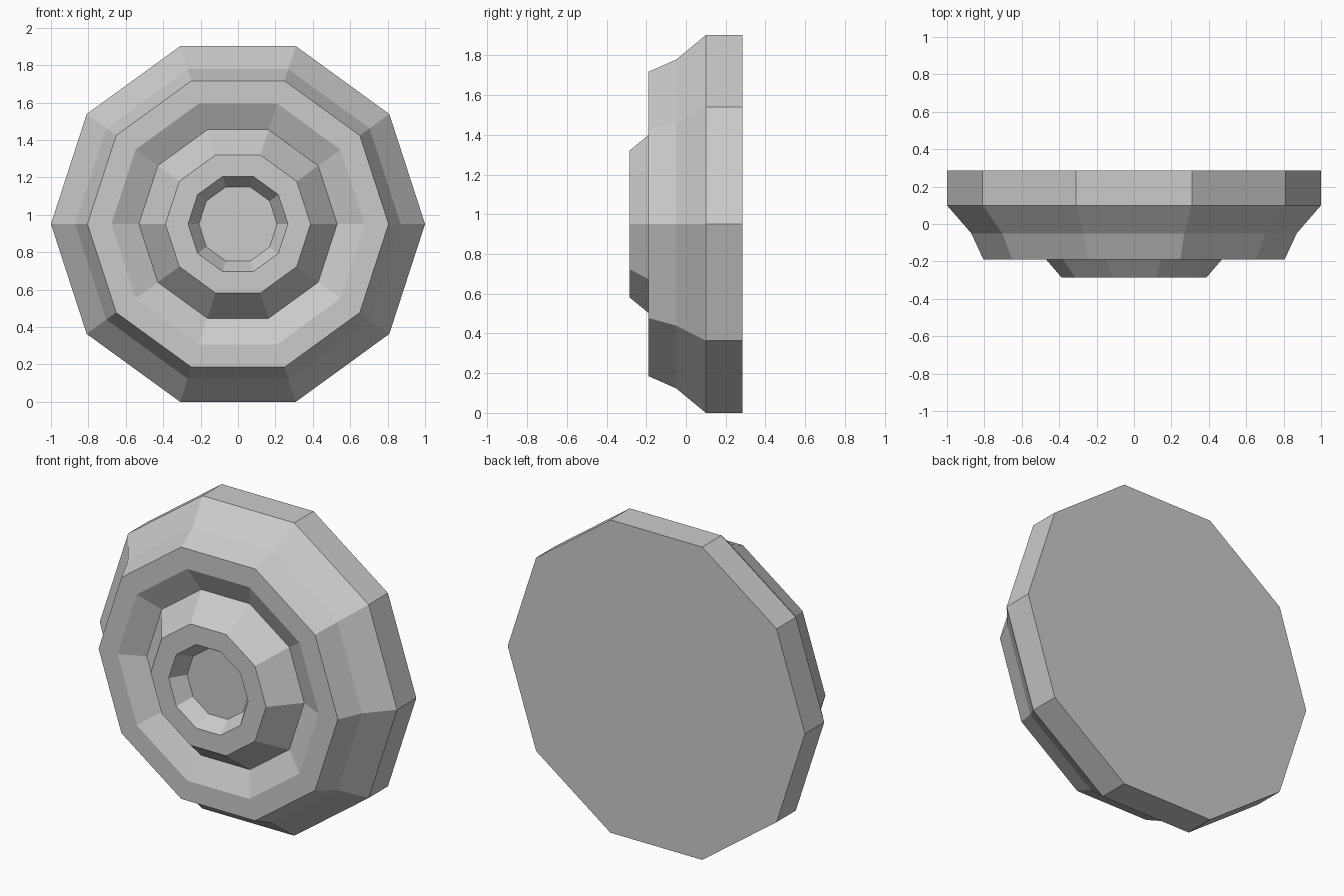
import bpy, bmesh
from math import cos, sin, pi

if "Cube" in bpy.data.objects:
    bpy.data.objects.remove(bpy.data.objects["Cube"])

SIDES = 10
CENTRE_Z = cos(pi / SIDES)  # lowest flat rests on z = 0

# (radius, y) from the back rim to the recessed front centre
PROFILE = [(1.0, 0.285), (1.0, 0.10), (0.87, -0.05), (0.805, -0.19),
           (0.677, -0.19), (0.53, -0.12), (0.388, -0.285),
           (0.267, -0.285), (0.209, -0.19)]


def lathe(name, profile):
    """Turn a profile around the y axis, closing both ends."""
    bm = bmesh.new()
    rings = [[bm.verts.new((r * cos(2 * pi * i / SIDES), y,
                            CENTRE_Z + r * sin(2 * pi * i / SIDES)))
              for i in range(SIDES)] for r, y in profile]
    for a, b in zip(rings, rings[1:]):
        for i in range(SIDES):
            j = (i + 1) % SIDES
            bm.faces.new((a[i], a[j], b[j], b[i]))
    bm.faces.new(rings[0])
    bm.faces.new(rings[-1])
    bmesh.ops.recalc_face_normals(bm, faces=bm.faces)
    mesh = bpy.data.meshes.new(name)
    bm.to_mesh(mesh)
    bm.free()
    obj = bpy.data.objects.new(name, mesh)
    bpy.context.collection.objects.link(obj)
    return obj


# Ten-sided disc with a stepped front, a groove and a recessed hub
lathe("grooved_disc", PROFILE)
